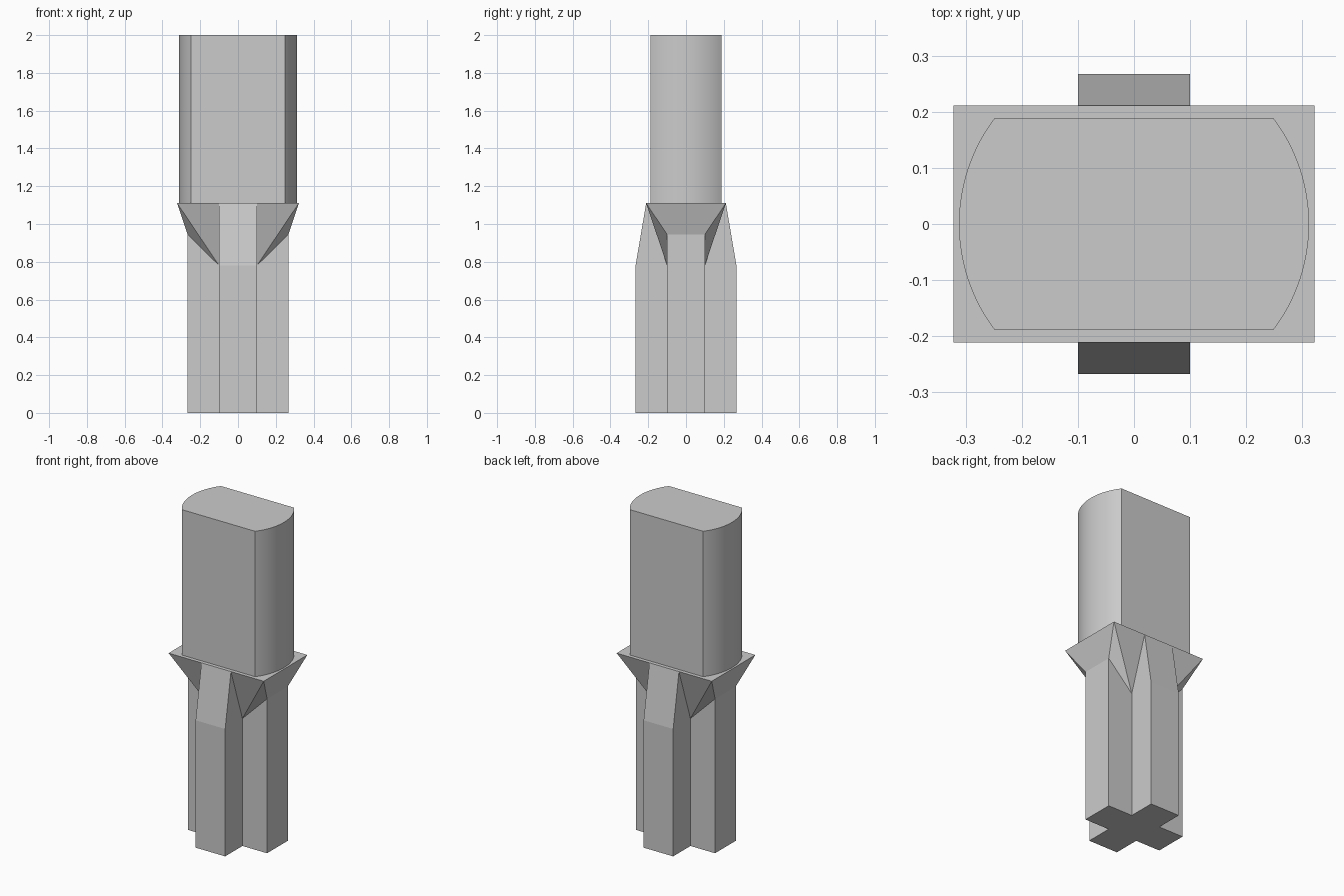
import bpy, bmesh, math

cube = bpy.data.objects.get("Cube")
if cube:
    bpy.data.objects.remove(cube, do_unlink=True)

grey = bpy.data.materials.new("light_grey")
grey.use_nodes = True
grey.diffuse_color = (0.6, 0.6, 0.6, 1)
grey.node_tree.nodes["Principled BSDF"].inputs["Base Color"].default_value = (0.6, 0.6, 0.6, 1)

ARM, REACH = 0.1, 0.267            # cross arm half width and reach
FX, FY, TOP = 0.322, 0.211, 1.11   # collar half sizes and height
LOW, MID = 0.78, 0.945             # where the flare starts on each arm
RADIUS, FLAT, HEIGHT = 0.312, 0.189, 2.0


def finish(bm, name):
    bmesh.ops.remove_doubles(bm, verts=bm.verts, dist=1e-5)
    bmesh.ops.recalc_face_normals(bm, faces=bm.faces)
    bmesh.ops.dissolve_limit(bm, angle_limit=0.01, verts=bm.verts, edges=bm.edges)
    mesh = bpy.data.meshes.new(name)
    bm.to_mesh(mesh)
    bm.free()
    mesh.materials.append(grey)
    obj = bpy.data.objects.new(name, mesh)
    bpy.context.collection.objects.link(obj)
    return obj


# Cross shaft flaring into a rectangular collar, built as four mirrored quarters
inner, x_tip, y_tip = (ARM, ARM), (REACH, ARM), (ARM, REACH)
x_mid, y_mid, axis = (REACH, 0), (0, REACH), (0, 0)
inner_top, x_top, y_top = (*inner, LOW), (*x_tip, MID), (*y_tip, LOW)
corner, notch = (FX, FY, TOP), (ARM, FY, TOP)
x_edge, y_edge = (FX, 0, TOP), (0, FY, TOP)


def foot(p):
    return (*p, 0)


quarter = [
    [foot(p) for p in (axis, x_mid, x_tip, inner, y_tip, y_mid)],   # underside
    [foot(x_mid), foot(x_tip), x_top, (*x_mid, MID)],               # side arm end
    [foot(inner), foot(x_tip), x_top, inner_top],                   # side arm flank
    [foot(inner), inner_top, notch, y_top, foot(y_tip)],            # front arm flank
    [foot(y_mid), foot(y_tip), y_top, (*y_mid, LOW)],               # front arm end
    [(*y_mid, LOW), y_top, notch, y_edge],                          # front arm taper
    [(*x_mid, MID), x_top, corner, x_edge],                         # side flare
    [x_top, inner_top, corner],
    [inner_top, corner, notch],
    [(0, 0, TOP), x_edge, corner, notch, y_edge],                   # collar top
]
bm = bmesh.new()
for sx in (1, -1):
    for sy in (1, -1):
        for face in quarter:
            bm.faces.new([bm.verts.new((x * sx, y * sy, z)) for x, y, z in face])
finish(bm, "cross_shaft")

# Round bar with two flats
bm = bmesh.new()
half = math.asin(FLAT / RADIUS)
steps = 24
outline = []
for start in (0, math.pi):
    for i in range(steps + 1):
        a = start - half + 2 * half * i / steps
        outline.append(bm.verts.new((RADIUS * math.cos(a), RADIUS * math.sin(a), TOP)))
base = bm.faces.new(outline)
extruded = bmesh.ops.extrude_face_region(bm, geom=[base], use_keep_orig=True)
moved = [g for g in extruded["geom"] if isinstance(g, bmesh.types.BMVert)]
bmesh.ops.translate(bm, verts=moved, vec=(0, 0, HEIGHT - TOP))
bar = finish(bm, "flatted_bar")
bpy.ops.object.select_all(action="DESELECT")
bar.select_set(True)
bpy.context.view_layer.objects.active = bar
bpy.ops.object.shade_smooth_by_angle(angle=math.radians(25))
